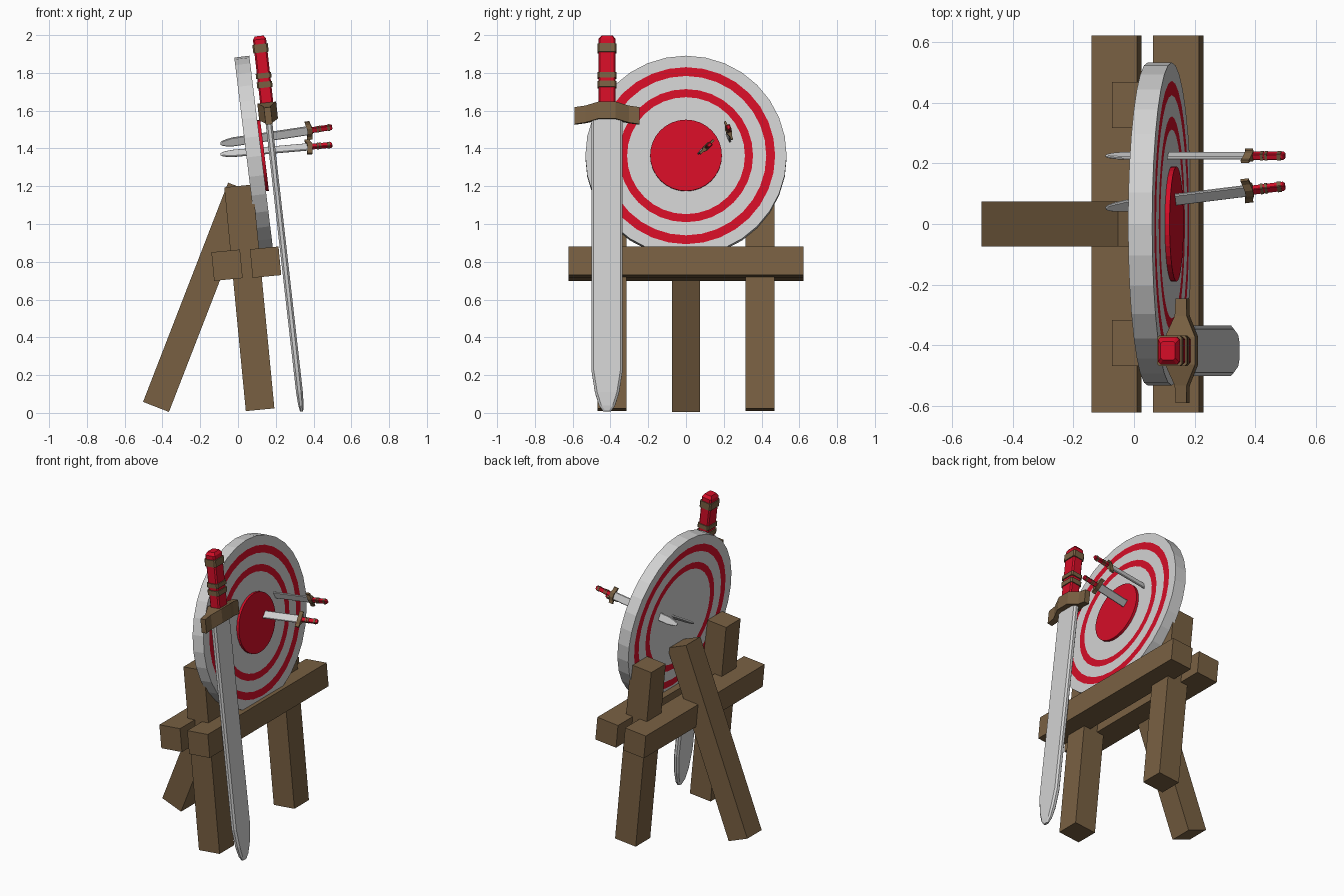
import bpy, bmesh, math
from mathutils import Matrix, Vector

cube = bpy.data.objects.get("Cube")
if cube:
    bpy.data.objects.remove(cube)


def material(name, r, g, b):
    m = bpy.data.materials.new(name)
    m.use_nodes = True
    m.diffuse_color = (r, g, b, 1)
    m.node_tree.nodes["Principled BSDF"].inputs["Base Color"].default_value = (r, g, b, 1)
    return m


WHITE, RED, WOOD = 0, 1, 2
MATS = [material("pale_grey", 0.64, 0.64, 0.64),
        material("red", 0.66, 0.004, 0.02),
        material("brown_wood", 0.19, 0.118, 0.055)]


def loft(name, rings, colours, matrix=Matrix()):
    """Skin closed rings; colours holds start cap, each band, end cap."""
    bm = bmesh.new()
    loops = [[bm.verts.new(p) for p in ring] for ring in rings]
    bm.faces.new(loops[0]).material_index = colours[0]
    for a, b, c in zip(loops, loops[1:], colours[1:]):
        for i in range(len(a)):
            j = (i + 1) % len(a)
            bm.faces.new((a[i], a[j], b[j], b[i])).material_index = c
    bm.faces.new(loops[-1]).material_index = colours[-1]
    bmesh.ops.recalc_face_normals(bm, faces=bm.faces)
    mesh = bpy.data.meshes.new(name)
    bm.to_mesh(mesh)
    bm.free()
    for m in MATS:
        mesh.materials.append(m)
    obj = bpy.data.objects.new(name, mesh)
    obj.matrix_world = matrix
    bpy.context.collection.objects.link(obj)
    return obj


def place(x, y, z, tilt):
    return Matrix.Translation((x, y, z)) @ Matrix.Rotation(math.radians(tilt), 4, 'Y')


def timber(name, size, x, y, z, tilt):
    hx, hy, hz = (s / 2 for s in size)
    rings = [[(-hx, -hy, k), (hx, -hy, k), (hx, hy, k), (-hx, hy, k)] for k in (-hz, hz)]
    loft(name, rings, [WOOD] * 3, place(x, y, z, tilt))


# Wooden stand
LEAN = -5.5
T = 0.152
for side, y in (("right", -0.392), ("left", 0.392)):
    timber("front_leg_" + side, (T, T, 1.19), 0.06, y, 0.609, LEAN)
timber("back_leg", (0.147, 0.15, 1.245), -0.209, 0, 0.612, 21.2)
timber("front_beam", (T, 1.245, T), 0.146, 0, 0.798, LEAN)
timber("rear_beam", (T, 1.245, T), -0.058, 0, 0.782, LEAN)

# Round target: rings on both faces, raised bullseye on the front only
radii = [0.312, 0.355, 0.425, 0.472, 0.533]
profile = [(-0.04, r) for r in radii] + [(0.04, r) for r in reversed(radii)]
profile += [(0.04, 0.19), (0.056, 0.19)]
stripes = [RED, WHITE, RED, WHITE]
SEGMENTS = 32
rings = [[(x, r * math.cos(2 * math.pi * i / SEGMENTS), r * math.sin(2 * math.pi * i / SEGMENTS))
          for i in range(SEGMENTS)] for x, r in profile]
loft("target", rings, [WHITE] + stripes + [WHITE] + stripes[::-1] + [WHITE, RED, RED],
     place(0.085, 0, 1.357, -7))


def octagon(z, hx, hy, cx, cy):
    """Rectangle across the blade axis with chamfered corners."""
    return [(hx, -hy + cy, z), (hx, hy - cy, z), (hx - cx, hy, z), (-hx + cx, hy, z),
            (-hx, hy - cy, z), (-hx, -hy + cy, z), (-hx + cx, -hy, z), (hx - cx, -hy, z)]


def sword(name, tip, end, guard_dir, scale=1.0):
    tip = Vector(tip)
    up = (Vector(end) - tip).normalized()
    side = Vector(guard_dir)
    side = (side - up * side.dot(up)).normalized()
    frame = Matrix((side.cross(up), side, up)).transposed().to_4x4()
    matrix = Matrix.Translation(tip) @ frame @ Matrix.Scale(scale, 4)

    # Blade with ground edges and a rounded point
    stations = [(0, 0.02, 0.008), (0.03, 0.042, 0.014), (0.1, 0.064, 0.018),
                (0.22, 0.083, 0.018), (1.58, 0.083, 0.018)]
    rings = [octagon(z, t, w, t * 0.55, 0.012) for z, w, t in stations]
    loft(name + "_blade", rings, [WHITE] * (len(rings) + 1), matrix)

    # Guard, wide in the middle with drooping ends
    half = [(0.045, 0.05, 0), (0.115, 0.02, -0.018), (0.172, 0.018, -0.026)]
    sections = [(-y, w, d) for y, w, d in reversed(half)] + half
    rings = [[(-w, y, 1.555 + d), (w, y, 1.555 + d), (w, y, 1.645 + d), (-w, y, 1.645 + d)]
             for y, w, d in sections]
    loft(name + "_guard", rings, [WOOD] * (len(rings) + 1), matrix)

    # Grip with raised bands and a tapered pommel
    rings, colours = [], [RED]
    parts = [(1.63, 1.725, 0), (1.725, 1.757, 1), (1.757, 1.775, 0), (1.775, 1.803, 1),
             (1.803, 1.912, 0), (1.912, 1.957, 1), (1.957, 1.982, 0)]
    for low, high, band in parts:
        grow = 0.006 * band
        for z in (low, high):
            rings.append(octagon(z, 0.035 + grow, 0.045 + grow, 0.008, 0.008))
        colours += [WOOD if band else RED, WOOD]
    rings.append(octagon(2.0, 0.024, 0.03, 0.006, 0.006))
    colours[-1] = RED
    loft(name + "_grip", rings, colours + [RED], matrix)


# Leaning sword and two daggers stuck through the target
sword("sword", (0.337, -0.418, 0.008), (0.112, -0.418, 1.995), (0, 1, 0))
sword("upper_dagger", (-0.093, 0.225, 1.425), (0.497, 0.225, 1.513), (0, -0.37, 0.93), 0.299)
sword("lower_dagger", (-0.093, 0.052, 1.368), (0.497, 0.125, 1.419), (0, 0.7, 0.7), 0.299)
